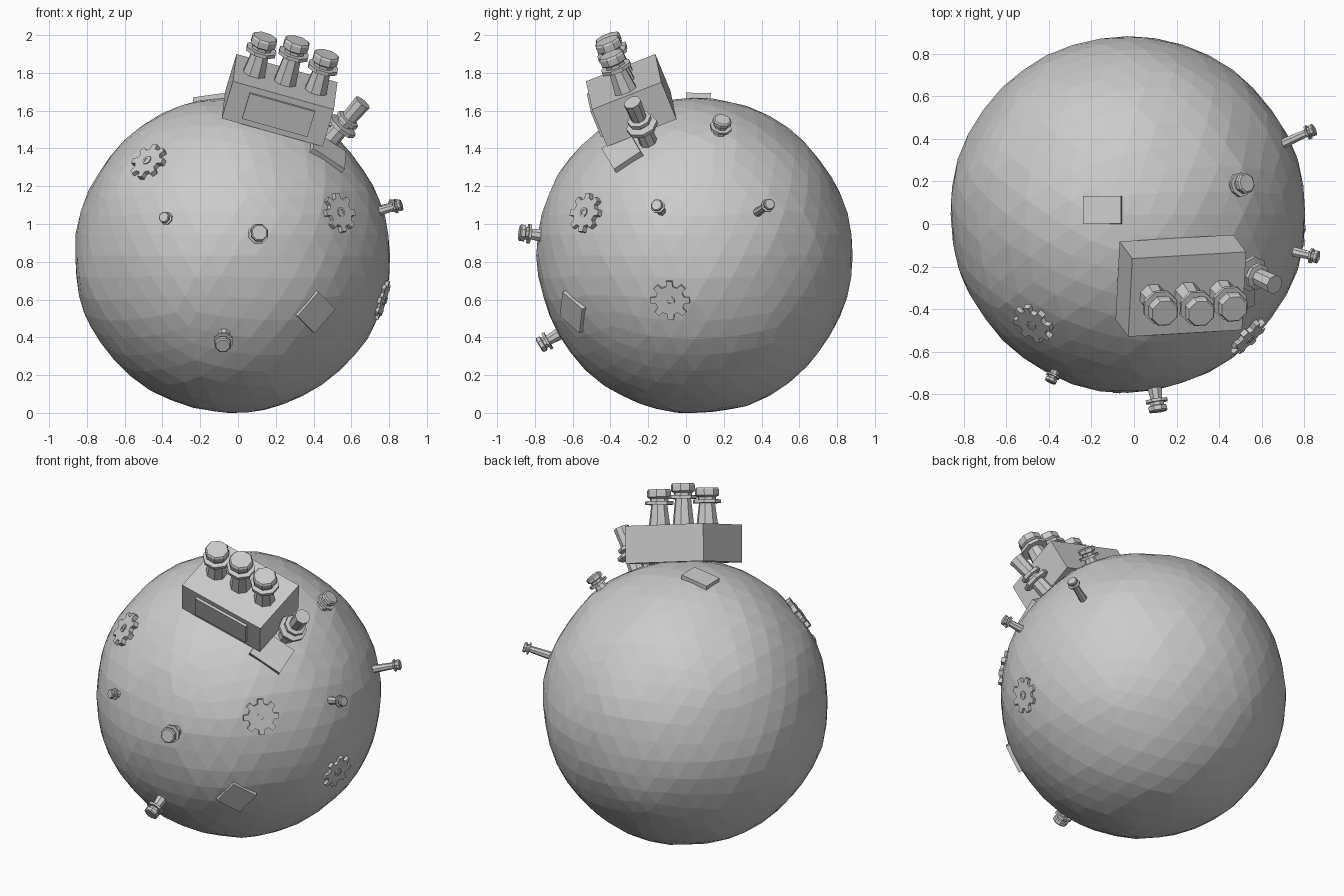
import bpy, bmesh, math
from mathutils import Vector, Matrix, noise

if "Cube" in bpy.data.objects:
    bpy.data.objects.remove(bpy.data.objects["Cube"])

CENTER = Vector((-0.03, 0.045, 0.84))
RADIUS = 0.836


def frame(origin, normal, tangent):
    """Matrix with local z along normal and local x along tangent."""
    z = Vector(normal).normalized()
    t = Vector(tangent)
    x = (t - z * t.dot(z)).normalized()
    y = z.cross(x)
    m = Matrix((x, y, z)).transposed().to_4x4()
    m.translation = origin
    return m


def make(name, bm, matrix):
    bmesh.ops.recalc_face_normals(bm, faces=bm.faces)
    mesh = bpy.data.meshes.new(name)
    bm.to_mesh(mesh)
    bm.free()
    ob = bpy.data.objects.new(name, mesh)
    ob.matrix_world = matrix
    bpy.context.collection.objects.link(ob)
    return ob


def box(name, size, matrix, offset=(0, 0, 0)):
    bm = bmesh.new()
    bmesh.ops.create_cube(bm, size=1)
    bmesh.ops.scale(bm, vec=size, verts=bm.verts)
    bmesh.ops.translate(bm, vec=offset, verts=bm.verts)
    return make(name, bm, matrix)


def lathe(name, profile, matrix, sides=8):
    """Closed faceted turning from (radius, height) pairs."""
    bm = bmesh.new()
    rings = []
    for r, h in profile:
        rings.append([bm.verts.new((r * math.cos(a), r * math.sin(a), h))
                      for a in (math.tau * (i + 0.5) / sides for i in range(sides))])
    for lo, hi in zip(rings, rings[1:]):
        for i in range(sides):
            j = (i + 1) % sides
            bm.faces.new((lo[i], lo[j], hi[j], hi[i]))
    bm.faces.new(rings[0][::-1])
    bm.faces.new(rings[-1])
    return make(name, bm, matrix)


def bolt_profile(r, length, root=0.0):
    """Tapered shank, thin washer, neck and thick head."""
    top = length
    head, washer = r * 0.65, r * 0.3
    w1 = top - head - r * 0.3
    return [(r * 0.85, -root), (r * 0.8, 0), (r * 0.62, w1 - washer),
            (r * 1.18, w1 - washer), (r * 1.18, w1), (r * 0.75, w1),
            (r * 0.75, top - head), (r, top - head * 0.85),
            (r, top - head * 0.2), (r * 0.85, top)]


def surface_frame(point, dist, tangent=(0, 0, 1)):
    n = (Vector(point) - CENTER).normalized()
    return frame(CENTER + n * dist, n, tangent)


# Lumpy faceted ball
bm = bmesh.new()
bmesh.ops.create_icosphere(bm, subdivisions=4, radius=RADIUS)
for v in bm.verts:
    d = v.co.normalized()
    v.co += d * (0.012 * noise.noise(d * 2.6) + 0.005 * noise.noise(d * 7))
low = min(v.co.z for v in bm.verts)
make("ball_body", bm, Matrix.Translation((CENTER.x, CENTER.y, -low)))

# Tilted box with a raised front panel
housing = frame(Vector((0.22, -0.29, 1.655)), (0.27, -0.365, 0.89), (0.966, 0.05, -0.252))
box("top_housing", (0.556, 0.395, 0.22), housing)
box("housing_panel", (0.36, 0.04, 0.15), housing, (0.005, -0.193, 0))

# Three posts on the box
for i, h in enumerate((0.215, 0.245, 0.215)):
    r = 0.072
    profile = [(0.066, -0.02), (0.064, 0), (0.048, h - 0.09), (0.085, h - 0.09),
               (0.085, h - 0.07), (0.055, h - 0.07), (0.055, h - 0.055),
               (r, h - 0.045), (r, h - 0.01), (r * 0.9, h)]
    lathe("housing_post", profile,
          housing @ Matrix.Translation(((i - 1) * 0.17, 0, 0.11)))

# Flanged valve beside the box
valve = [(0.05, -0.04), (0.045, 0.1), (0.085, 0.105), (0.085, 0.125), (0.04, 0.13),
         (0.04, 0.145), (0.065, 0.15), (0.065, 0.17), (0.042, 0.175), (0.047, 0.29)]
lathe("side_valve", valve, surface_frame((0.64, -0.275, 1.62), 0.82))

# Bolts around the ball: tip point, tip distance, head radius
for point, tip, r in (((-0.39, -0.735, 1.035), 0.89, 0.03),
                      ((0.115, -0.885, 0.955), 0.945, 0.047),
                      ((-0.08, -0.77, 0.36), 0.955, 0.045),
                      ((0.86, 0.45, 1.11), 1.0, 0.031),
                      ((0.86, -0.155, 1.1), 0.955, 0.032),
                      ((0.52, 0.19, 1.54), 0.92, 0.05)):
    lathe("surface_bolt", bolt_profile(r, tip - 0.82, 0.04), surface_frame(point, 0.82))

# Flat patches: centre, edge direction, size
for point, edge, size in (((-0.15, 0.066, 1.68), (1, 0, 0), (0.18, 0.13, 0.06)),
                          ((0.41, -0.6, 0.535), (0.1, 0.11, -0.1), (0.165, 0.17, 0.06)),
                          ((0.46, -0.325, 1.365), (0.17, 0.065, -0.11), (0.21, 0.17, 0.06))):
    box("patch_plate", size, surface_frame(point, 0.82, edge))

# Eight-toothed gears with a small hub
for point in ((-0.475, -0.47, 1.33), (0.54, -0.535, 1.06), (0.77, -0.085, 0.595)):
    m = surface_frame(point, 0.80)
    bm = bmesh.new()
    outline = []
    for t in range(8):
        for off, r in ((-0.3, 0.078), (-0.19, 0.106), (0.19, 0.106), (0.3, 0.078)):
            a = math.tau * (t + off) / 8
            outline.append(bm.verts.new((r * math.cos(a), r * math.sin(a), 0)))
    face = bm.faces.new(outline)
    ext = bmesh.ops.extrude_face_region(bm, geom=[face])["geom"]
    bmesh.ops.translate(bm, vec=(0, 0, 0.05),
                        verts=[g for g in ext if isinstance(g, bmesh.types.BMVert)])
    make("gear", bm, m)
    lathe("gear_hub", [(0.026, 0.03), (0.026, 0.056), (0.014, 0.056), (0.014, 0.052)], m)
